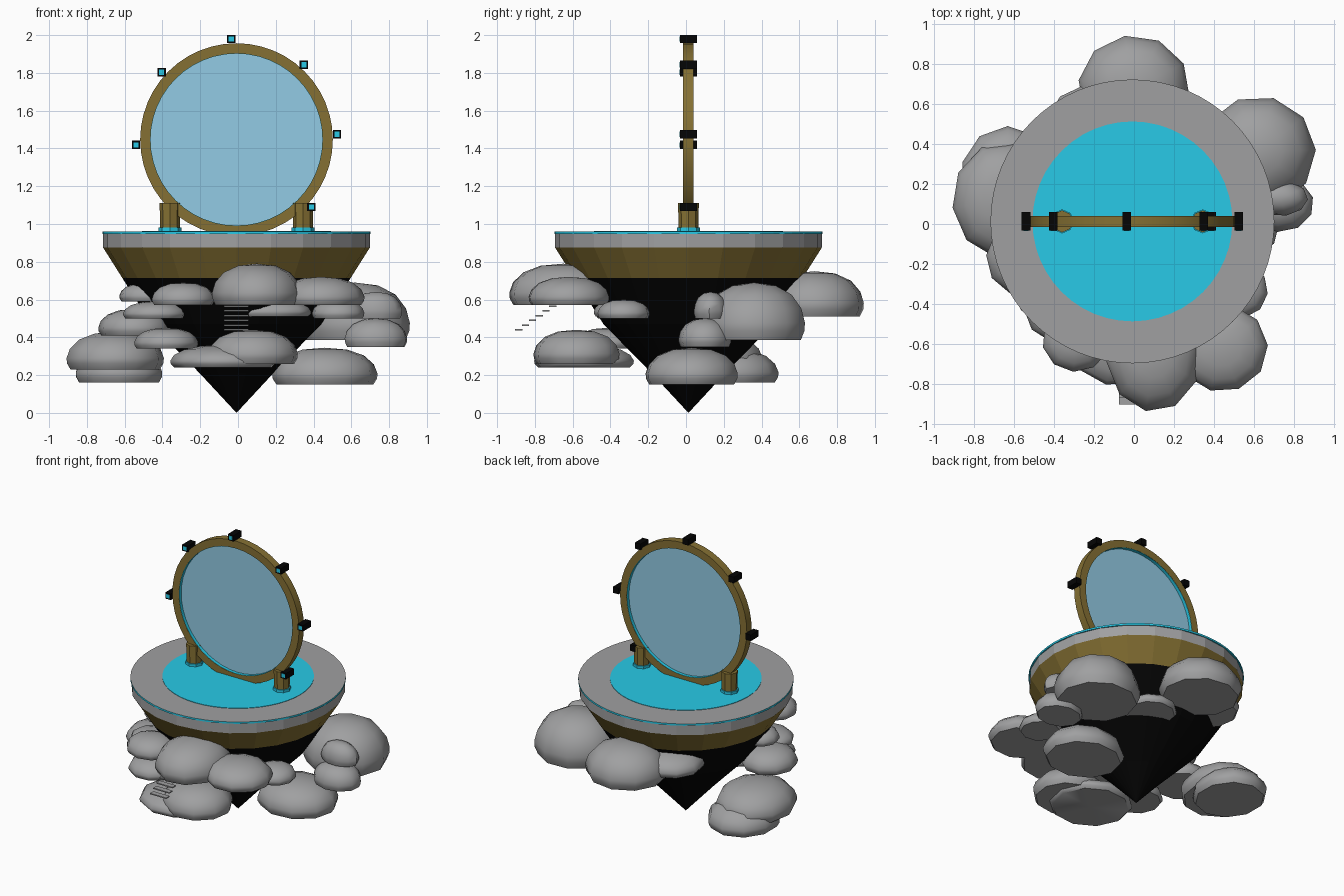
import bpy, bmesh, math, random
from mathutils import Matrix, Vector

if "Cube" in bpy.data.objects:
    bpy.data.objects.remove(bpy.data.objects["Cube"])

random.seed(4)
CX, CY = -0.008, 0.013          # shared axis of island and portal
RZ = 1.447                      # portal centre height


def material(name, r, g, b):
    m = bpy.data.materials.new(name)
    m.diffuse_color = (r, g, b, 1)
    m.use_nodes = True
    m.node_tree.nodes["Principled BSDF"].inputs["Base Color"].default_value = m.diffuse_color
    return m


STONE = material("grey_stone", 0.35, 0.352, 0.357)
BRONZE = material("bronze_brown", 0.235, 0.163, 0.033)
DARK = material("black_rock", 0.0015, 0.0015, 0.0015)
CYAN = material("glowing_cyan", 0.021, 0.59, 0.80)
GLASS = material("pale_blue_glass", 0.29, 0.60, 0.78)


def finish(name, bm, mats, smooth=None):
    bmesh.ops.recalc_face_normals(bm, faces=bm.faces)
    me = bpy.data.meshes.new(name)
    bm.to_mesh(me)
    bm.free()
    ob = bpy.data.objects.new(name, me)
    bpy.context.collection.objects.link(ob)
    for m in mats:
        me.materials.append(m)
    if smooth:
        bpy.ops.object.select_all(action='DESELECT')
        ob.select_set(True)
        bpy.context.view_layer.objects.active = ob
        bpy.ops.object.shade_smooth_by_angle(angle=math.radians(smooth))
    return ob


def lathe(name, profile, sides, mats, at=(CX, CY, 0), scale=(1, 1), turn=0.0,
          rule=None, closed=False, upright=False, smooth=None):
    """Revolve (radius, height) points; rule(band) gives a material index."""
    bm = bmesh.new()
    rings = []
    for r, z in profile:
        if r < 1e-6:
            rings.append([bm.verts.new((0, 0, z))] * sides)
            continue
        angles = [turn + 2 * math.pi * i / sides for i in range(sides)]
        rings.append([bm.verts.new((r * math.cos(a) * scale[0],
                                    r * math.sin(a) * scale[1], z)) for a in angles])
    pairs = list(zip(rings, rings[1:]))
    if closed:
        pairs.append((rings[-1], rings[0]))
    for k, (a, b) in enumerate(pairs):
        for i in range(sides):
            j = (i + 1) % sides
            f = bm.faces.new(list(dict.fromkeys((a[i], a[j], b[j], b[i]))))
            f.material_index = rule(k) if rule else 0
    if upright:
        bmesh.ops.rotate(bm, verts=bm.verts, matrix=Matrix.Rotation(math.pi / 2, 3, 'X'))
    bmesh.ops.translate(bm, verts=bm.verts, vec=Vector(at))
    return finish(name, bm, mats, smooth)


def box(name, centre, size, mat):
    bm = bmesh.new()
    bmesh.ops.create_cube(bm, size=1)
    bmesh.ops.scale(bm, verts=bm.verts, vec=Vector(size))
    bmesh.ops.translate(bm, verts=bm.verts, vec=Vector(centre))
    return finish(name, bm, [mat])


# Floating island: black cone, bronze bowl, stone band
lathe("island_body",
      [(0, 0), (0.195, 0.21), (0.45, 0.47), (0.605, 0.715), (0.706, 0.875),
       (0.706, 0.95), (0, 0.95)],
      24, [DARK, BRONZE, STONE], rule=lambda k: (0, 0, 0, 1, 2, 2)[k])

# Round deck with glowing edge, and the pool set in it
lathe("deck", [(0, 0.947), (0.71, 0.947), (0.71, 0.96), (0, 0.96)], 64,
      [CYAN, STONE], rule=lambda k: 1 if k == 2 else 0)
lathe("pool", [(0, 0.959), (0.5, 0.959), (0.5, 0.963), (0, 0.963)], 48, [CYAN])

# Portal: bronze ring, glowing inner lining, glass disc
D = 0.028
mid = (CX, CY, RZ)
lathe("portal_ring", [(0.457, -D), (0.51, -D), (0.51, D), (0.457, D)], 48, [BRONZE],
      at=mid, closed=True, upright=True, smooth=30)
lathe("portal_lining", [(0.455, -0.027), (0.458, -0.027), (0.458, 0.027), (0.455, 0.027)],
      48, [CYAN], at=mid, closed=True, upright=True, smooth=30)
lathe("portal_glass", [(0, -0.004), (0.456, -0.004), (0.456, 0.004), (0, 0.004)],
      48, [GLASS], at=mid, upright=True)

# Black studs round the ring, each with a glowing front plate
for i in (-1, 0, 1, 2, 3, 4):
    a = math.radians(3 + 45 * i)
    x, z = CX + 0.533 * math.cos(a), RZ + 0.533 * math.sin(a)
    box("stud", (x, CY, z), (0.044, 0.092, 0.044), DARK)
    box("stud_light", (x, CY - 0.046, z), (0.027, 0.004, 0.027), CYAN)

# Two pillars with glowing feet
for s in (-1, 1):
    at = (CX + s * 0.352, CY, 0)
    lathe("pillar", [(0, 0.955), (0.052, 0.955), (0.055, 1.11), (0, 1.11)], 8,
          [BRONZE], at=at)
    lathe("pillar_foot", [(0, 0.955), (0.06, 0.955), (0.06, 0.982), (0, 0.982)], 8,
          [CYAN], at=at)

# Steps climbing to the front of the island
for i in range(10):
    box("step", (-0.01, -0.885 + 0.036 * i, 0.44 + 0.025 * i), (0.13, 0.038, 0.008), STONE)

# Flat-bottomed boulders: x, y, radius x, radius y, bottom, top
DOME = [(0, 0), (0.92, 0), (0.99, 0.16), (1, 0.3), (0.93, 0.55), (0.74, 0.79),
        (0.42, 0.95), (0, 1)]
ROCKS = [
    (0.10, -0.65, 0.24, 0.29, 0.57, 0.79), (0.44, -0.62, 0.23, 0.22, 0.57, 0.72),
    (-0.29, -0.58, 0.17, 0.16, 0.57, 0.69), (0.46, 0.03, 0.28, 0.25, 0.15, 0.345),
    (0.62, 0.36, 0.29, 0.28, 0.385, 0.69), (0.73, 0.10, 0.17, 0.14, 0.35, 0.50),
    (0.73, 0.13, 0.14, 0.09, 0.50, 0.64), (0.00, 0.68, 0.28, 0.265, 0.51, 0.75),
    (-0.21, 0.48, 0.23, 0.22, 0.56, 0.69), (-0.65, 0.12, 0.26, 0.29, 0.23, 0.43),
    (-0.63, 0.23, 0.24, 0.26, 0.16, 0.34), (0.08, -0.58, 0.24, 0.23, 0.26, 0.44),
    (-0.08, -0.54, 0.28, 0.27, 0.24, 0.36), (-0.38, -0.42, 0.17, 0.17, 0.34, 0.45),
    (-0.44, -0.33, 0.17, 0.15, 0.50, 0.59), (-0.55, -0.17, 0.19, 0.19, 0.41, 0.55),
    (0.53, -0.33, 0.14, 0.14, 0.50, 0.60), (-0.48, -0.14, 0.15, 0.13, 0.59, 0.69),
    (0.17, -0.35, 0.22, 0.14, 0.51, 0.60), (0.20, 0.40, 0.18, 0.18, 0.43, 0.53),
]
for x, y, rx, ry, z0, z1 in ROCKS:
    lathe("boulder", [(r, h * (z1 - z0)) for r, h in DOME], 10, [STONE], at=(x, y, z0),
          scale=(rx, ry), turn=random.uniform(0, 0.6), smooth=46)
